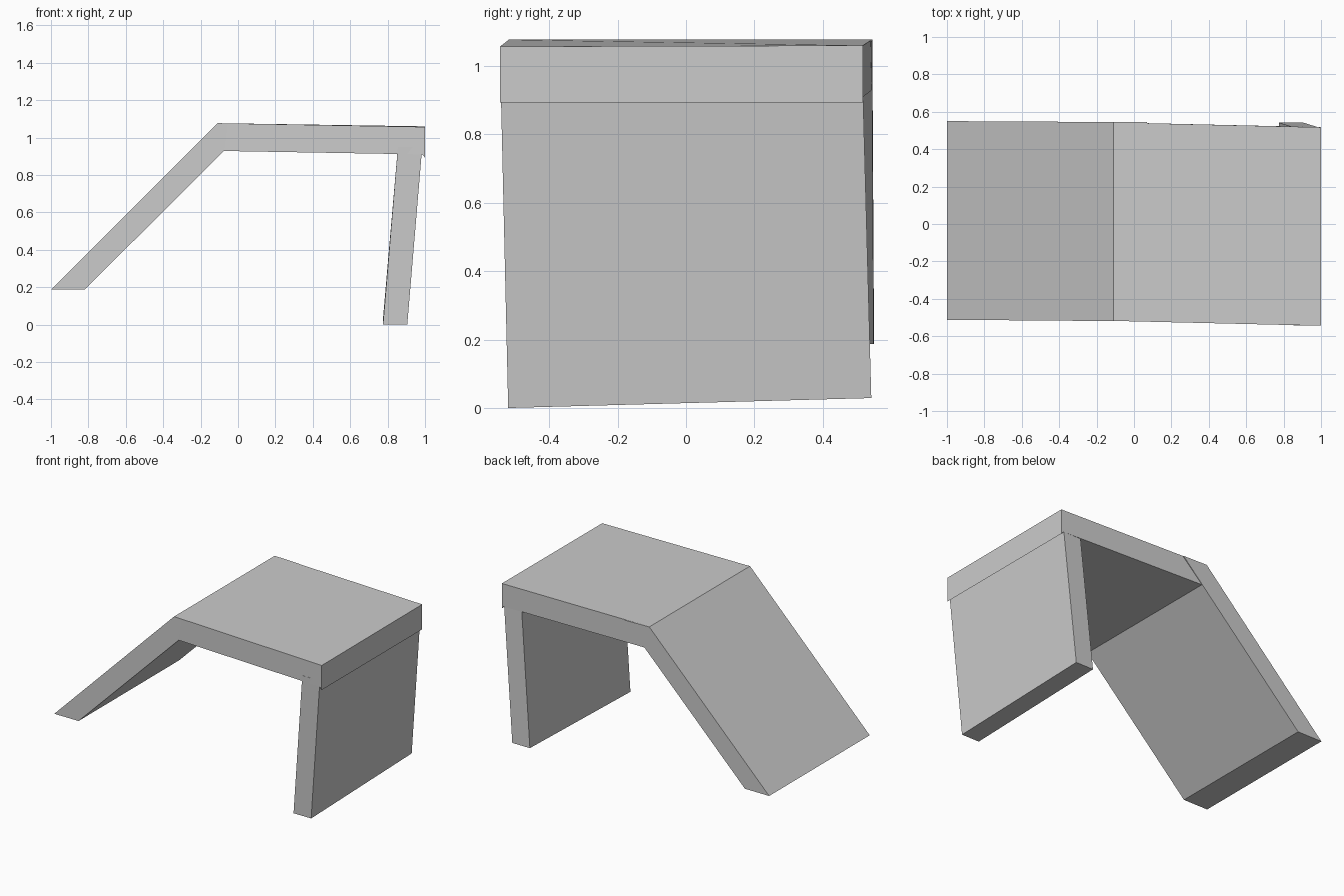
import bpy, bmesh

if "Cube" in bpy.data.objects:
    bpy.data.objects.remove(bpy.data.objects["Cube"])


def panel(name, profile):
    """Solid from profile points (x, z, front y, back y, rise of the back z)."""
    bm = bmesh.new()
    front = [bm.verts.new((x, yf, z)) for x, z, yf, yb, dz in profile]
    back = [bm.verts.new((x, yb, z + dz)) for x, z, yf, yb, dz in profile]
    bm.faces.new(front)
    bm.faces.new(back[::-1])
    n = len(profile)
    for i in range(n):
        j = (i + 1) % n
        bm.faces.new((front[j], front[i], back[i], back[j]))
    bmesh.ops.recalc_face_normals(bm, faces=bm.faces)
    mesh = bpy.data.meshes.new(name)
    bm.to_mesh(mesh)
    bm.free()
    obj = bpy.data.objects.new(name, mesh)
    bpy.context.collection.objects.link(obj)
    return obj


# Slanted panel, its level upper end flush with the table top
panel("slanted_leg", [
    (-1.0, 0.187, -0.512, 0.55, 0),
    (-0.82, 0.187, -0.513, 0.549, 0),
    (0.07, 1.073, -0.52, 0.544, 0),
    (-0.11, 1.077, -0.519, 0.545, 0),
])

# Table top, slightly skewed, with a small lip under its right end
panel("table_top", [
    (-0.11, 1.077, -0.518, 0.543, 0),
    (-0.11, 0.929, -0.518, 0.543, 0),
    (0.985, 0.91, -0.543, 0.518, 0),
    (1.0, 0.893, -0.544, 0.517, 0),
    (1.0, 1.057, -0.544, 0.517, 0.003),
])

# Upright panel leaning inwards, with a tilted lower edge
panel("upright_leg", [
    (0.775, 0.0, -0.52, 0.542, 0.029),
    (0.905, 0.0, -0.52, 0.542, 0.029),
    (0.985, 0.95, -0.542, 0.517, 0),
    (0.855, 0.95, -0.542, 0.517, 0),
])
